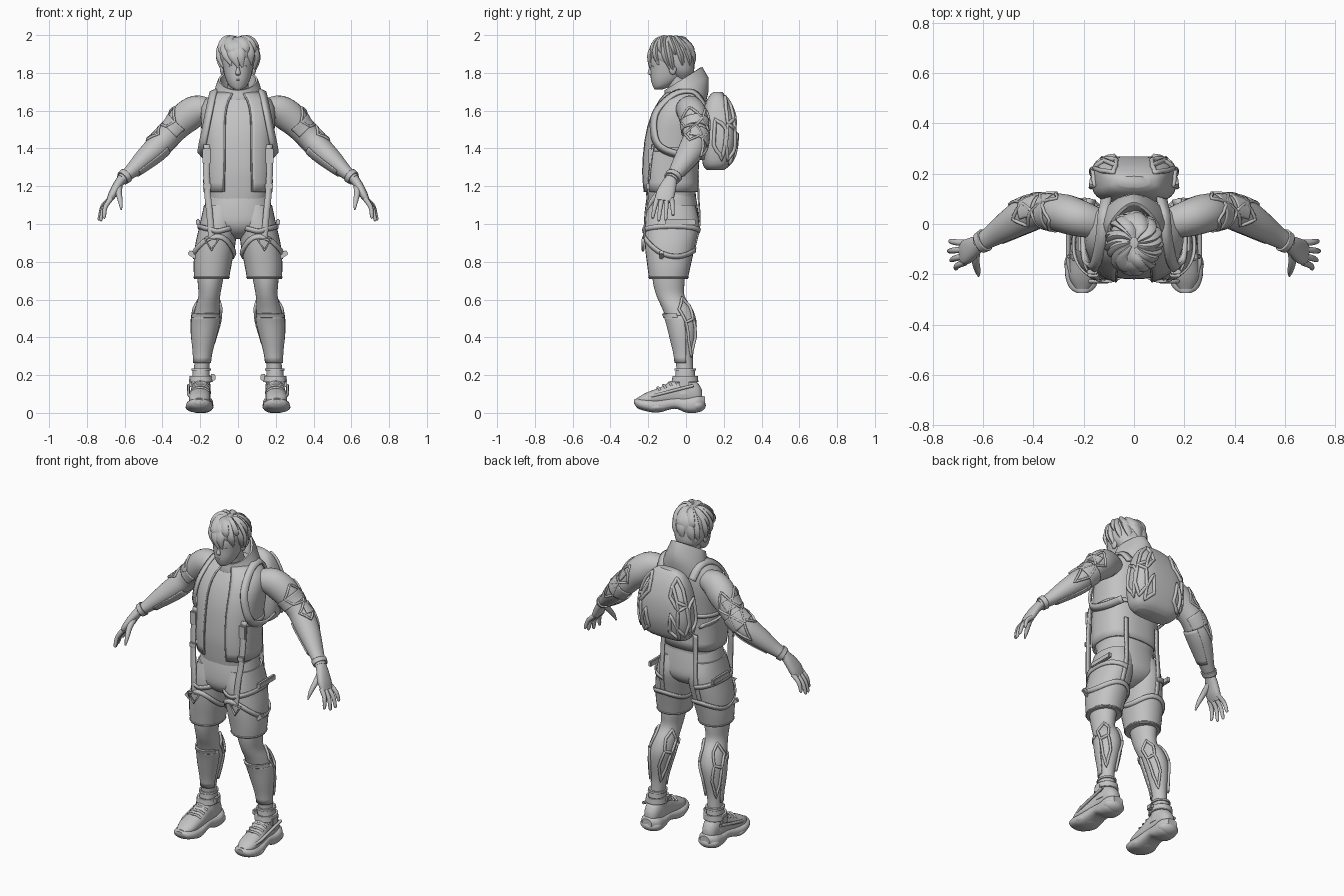
import bpy, bmesh, math, random
from math import cos, sin, pi, radians
from mathutils import Vector as V

cube = bpy.data.objects.get("Cube")
if cube:
    bpy.data.objects.remove(cube, do_unlink=True)
random.seed(4)

grey = bpy.data.materials.new("matte_grey")
grey.use_nodes = True
grey.diffuse_color = (.55, .55, .55, 1)
grey.node_tree.nodes["Principled BSDF"].inputs["Base Color"].default_value = (.55, .55, .55, 1)


def smooth(rows, k=4, closed=False):
    """Catmull-Rom interpolation of equal-length tuples."""
    n, out = len(rows), []
    get = lambda i: rows[i % n] if closed else rows[max(0, min(n - 1, i))]
    for i in range(n if closed else n - 1):
        for j in range(k):
            t = j / k
            out.append(tuple(.5 * (2*b + (c-a)*t + (2*a-5*b+4*c-d)*t*t + (3*b-a-3*c+d)*t**3)
                             for a, b, c, d in zip(get(i-1), get(i), get(i+1), get(i+2))))
    return out if closed else out + [tuple(rows[-1])]


def finish(name, bm, mirror=False, thick=0, angle=40):
    me = bpy.data.meshes.new(name)
    bmesh.ops.recalc_face_normals(bm, faces=bm.faces)
    bm.to_mesh(me)
    bm.free()
    me.shade_smooth()
    me.set_sharp_from_angle(angle=radians(angle))
    return place(name, me, mirror, thick)


def place(name, data, mirror, thick=0):
    ob = bpy.data.objects.new(name, data)
    bpy.context.collection.objects.link(ob)
    data.materials.append(grey)
    if thick:
        mod = ob.modifiers.new("thickness", "SOLIDIFY")
        mod.thickness, mod.offset = thick, 0
    if mirror:
        ob.modifiers.new("mirror", "MIRROR")
    return ob


def axes(rows, i, axis):
    if axis == "z":
        return V((1, 0, 0)), V((0, 1, 0))
    if axis == "y":
        return V((1, 0, 0)), V((0, 0, 1))
    t = (V(rows[min(i+1, len(rows)-1)][:3]) - V(rows[max(i-1, 0)][:3])).normalized()
    v = V((0, 1, 0))
    v = (v - t * v.dot(t)).normalized()
    return v.cross(t), v


def on(rows, i, deg, off=0, axis="z"):
    """Point on a lofted skin: row position i, angle in degrees, offset outward."""
    f = max(0, min(len(rows) - 1, i))
    lo = int(f)
    hi = min(lo + 1, len(rows) - 1)
    x, y, z, ru, rv, p = [a + (b - a) * (f - lo) for a, b in zip(rows[lo], rows[hi])]
    u, v = axes(rows, lo, axis)
    c, s = cos(radians(deg)), sin(radians(deg))
    pw = lambda q: math.copysign(abs(q) ** (2 / p), q)
    return V((x, y, z)) + u * pw(c) * (ru + off) + v * pw(s) * (rv + off)


def loft(name, rows, n=28, axis="z", mirror=False, arc=None, off=0, thick=0, span=None, flare=0):
    """Skin of super-elliptic rows; arc and span cut out a shell, flare widens the arc upward."""
    bm = bmesh.new()
    a0, a1 = arc or (0, 360)
    ids = range(len(rows)) if span is None else [span[0] + (span[1]-span[0]) * j / 10 for j in range(11)]
    m = n + 1 if arc else n
    rings = []
    for k, i in enumerate(ids):
        b0, b1 = a0 - flare * k / 10, a1 + flare * k / 10
        rings.append([bm.verts.new(on(rows, i, b0 + (b1-b0) * j / n, off, axis)) for j in range(m)])
    for r, q in zip(rings, rings[1:]):
        for j in range(n):
            k = (j + 1) % m
            bm.faces.new((r[j], r[k], q[k], q[j]))
    if not arc and not thick:
        bm.faces.new(rings[0])
        bm.faces.new(rings[-1])
    return finish(name, bm, mirror, thick)


def strap(name, pts, centre, width=.026, closed=False, thick=.008):
    """Mirrored flat ribbon whose outside faces away from centre."""
    p = [V(q) for q in smooth([tuple(q) for q in pts], 5, closed)]
    bm, n, pairs = bmesh.new(), len(p), []
    for i, q in enumerate(p):
        t = (p[(i+1) % n] - p[i-1]) if closed else p[min(i+1, n-1)] - p[max(i-1, 0)]
        w = t.cross(q - V(centre)).normalized() * width / 2
        pairs.append((bm.verts.new(q - w), bm.verts.new(q + w)))
    for a, b in zip(pairs, pairs[1:] + pairs[:1] if closed else pairs[1:]):
        bm.faces.new((a[0], a[1], b[1], b[0]))
    return finish(name, bm, True, thick)


def rod(name, pts, r=.007, closed=True, mirror=True):
    cu = bpy.data.curves.new(name, "CURVE")
    cu.dimensions, cu.bevel_depth, cu.bevel_resolution = "3D", r, 1
    sp = cu.splines.new("POLY")
    sp.points.add(len(pts) - 1)
    for s, q in zip(sp.points, pts):
        s.co = (*q, 1)
    sp.use_cyclic_u = closed
    return place(name, cu, mirror)


def lattice(name, rows, corners, axis="z", r=.007, off=.003):
    """Raised closed frame following a lofted skin, corners as (row, angle)."""
    pts = []
    for (i, a), (j, b) in zip(corners, corners[1:] + corners[:1]):
        pts += [on(rows, i + (j-i) * k / 5, a + (b-a) * k / 5, off, axis) for k in range(5)]
    rod(name, pts, r)


def box(name, loc, size, rot=0):
    bm = bmesh.new()
    bmesh.ops.create_cube(bm, size=1)
    for v in bm.verts:
        x, y, z = (a * b for a, b in zip(v.co, size))
        v.co = V((x * cos(rot) - z * sin(rot), y, x * sin(rot) + z * cos(rot))) + V(loc)
    bmesh.ops.bevel(bm, geom=bm.edges[:], offset=min(size) * .2, segments=2, affect="EDGES")
    return finish(name, bm, True)


def ball(name, loc, size, mirror=False):
    bm = bmesh.new()
    bmesh.ops.create_uvsphere(bm, u_segments=20, v_segments=12, radius=1)
    for v in bm.verts:
        v.co = V(a * b for a, b in zip(v.co, size)) + V(loc)
    return finish(name, bm, mirror)


# Head and face
loft("head", smooth([(0, -.145, 1.713, .02, .022, 2), (0, -.13, 1.728, .043, .045, 2.1), (0, -.108, 1.765, .064, .078, 2.1),
                     (0, -.096, 1.82, .078, .092, 2.1), (0, -.09, 1.88, .085, .1, 2.1), (0, -.085, 1.95, .065, .08, 2)]))
loft("neck", smooth([(0, .0, 1.62, .075, .07, 2), (0, -.03, 1.7, .056, .06, 2), (0, -.06, 1.79, .055, .06, 2)]))
loft("nose", smooth([(0, -.183, 1.787, .008, .006, 2), (0, -.188, 1.797, .014, .015, 2), (0, -.185, 1.82, .009, .011, 2),
                     (0, -.178, 1.85, .008, .008, 2)]), 12)
ball("lips", (0, -.178, 1.764), (.022, .009, .005))
ball("lower_lip", (0, -.175, 1.755), (.017, .009, .005))
ball("eye", (.033, -.172, 1.835), (.015, .01, .007), True)
ball("ear", (.084, -.07, 1.82), (.012, .02, .03), True)

# Swept hair: cap plus broad overlapping locks around the crown
loft("hair_cap", smooth([(0, -.02, 1.77, .05, .04, 2), (0, -.032, 1.81, .082, .074, 2), (0, -.07, 1.87, .099, .114, 2),
                         (0, -.075, 1.93, .096, .118, 2), (0, -.075, 1.97, .068, .088, 2), (0, -.075, 1.99, .015, .02, 2)]))
for layer, count in ((0, 13), (1, 9)):
    for k in range(count):
        a = 2 * pi * (k + .4 * layer) / count
        front = max(0, -sin(a + .4))
        drop = (.172 - .03 * front + random.uniform(-.018, .018)) * (1 - .4 * layer)
        swirl = random.uniform(.55, .95)
        rows = []
        for t in (0, .25, .5, .75, 1):
            b, h = a + swirl * t, 1.988 - drop * t ** 1.7
            q = min(1, .08 + 1.25 * t) ** .7 * (1 - .15 * max(0, t - .6) * (1 - front)) * (1 - .06 * layer)
            w = .042 * (.25 + 2.6 * t * (1 - t)) * (1 if t < 1 else .3)
            rows.append((.09 * q * cos(b), -.075 + .116 * q * sin(b), h - .006, w, w * .4 + .004, 2))
        loft("hair_lock", smooth(rows), 10, "follow")

# Shirt, open vest and hood
torso = smooth([(0, -.078, 1.13, .172, .142, 2.4), (0, -.082, 1.2, .178, .145, 2.5), (0, -.085, 1.3, .178, .146, 2.5),
                (0, -.07, 1.45, .183, .147, 2.5), (0, -.05, 1.56, .192, .138, 2.5), (0, -.03, 1.64, .18, .118, 2.3),
                (0, -.012, 1.685, .13, .1, 2.1), (0, .0, 1.715, .085, .075, 2)])
loft("shirt", torso, 40, off=-.012)
loft("vest", torso, 48, arc=(-70, 250), thick=.012, span=(2.6, 25.5), flare=7)
for side in (-1, 1):
    rod("vest_edge", [on(torso, 2.6 + 2.29 * k, 90 + side * (160 + .7 * k), .003) for k in range(11)], .005, False, False)
bm, rings = bmesh.new(), []
for rx, ry, cy, z, lift in ((.15, .105, -.005, 1.62, 0), (.13, .122, -.003, 1.68, .02), (.118, .116, .003, 1.73, .045),
                            (.104, .1, -.014, 1.77, .062), (.094, .09, -.018, 1.768, .058), (.08, .07, -.02, 1.69, .02)):
    rings.append([bm.verts.new((rx * sin(a) * (1 - .35 * max(0, cos(a)) * (lift > .04)), cy + ry * cos(a), z + lift * cos(a)))
                  for a in (2 * pi * j / 36 for j in range(36))])
for r, q in zip(rings, rings[1:]):
    for j in range(36):
        bm.faces.new((r[j], r[(j+1) % 36], q[(j+1) % 36], q[j]))
finish("hood", bm, angle=60)

# Shorts
loft("hips", smooth([(0, -.077, 1.17, .16, .125, 2.3), (0, -.077, 1.08, .178, .14, 2.3), (0, -.075, 1.0, .182, .142, 2.3),
                     (0, -.075, .95, .13, .11, 2), (0, -.075, .92, .05, .05, 2)]), 36)
shorts = smooth([(.09, -.075, 1.1, .09, .125, 2.2), (.102, -.075, 1.0, .1, .145, 2.2), (.122, -.085, .88, .106, .132, 2.2),
                 (.135, -.09, .78, .1, .115, 2.2), (.14, -.093, .71, .092, .103, 2.1)])
loft("shorts_leg", shorts, mirror=True)
rod("shorts_hem", [on(shorts, 15.3, a) for a in range(0, 360, 12)], .004)

# Legs with shin guards and calf frames
leg = smooth([(.14, -.095, .82, .08, .085, 2), (.147, -.092, .7, .067, .084, 2), (.152, -.082, .62, .058, .074, 2),
              (.162, -.045, .55, .066, .08, 2), (.17, -.022, .48, .07, .078, 2), (.18, -.014, .4, .06, .066, 2),
              (.188, -.01, .3, .043, .047, 2), (.194, -.005, .2, .04, .044, 2)])
loft("leg", leg, mirror=True)
loft("shin_guard", leg, 24, mirror=True, arc=(-165, 10), off=.004, thick=.008, span=(14, 25.3))
loft("knee_cuff", leg, 24, mirror=True, arc=(-150, -10), off=.007, thick=.01, span=(13.4, 14.6))
for s in (0, 1):
    turn = lambda a: 180 - a if s else a
    for shape in ([(8.5, 45), (12, 5), (16, 15), (15, 48), (11, 58)], [(15, 48), (16, 15), (21, 25), (24, 45), (20, 62)]):
        lattice("calf_frame", leg, [(i, turn(a)) for i, a in shape], r=.008, off=.006)

# Chunky trainers
sole = smooth([(.206, -.274, .06, .022, .012, 2), (.206, -.255, .05, .05, .026, 2.1), (.205, -.21, .042, .068, .033, 2.4),
               (.203, -.15, .036, .07, .034, 2.8), (.199, -.06, .052, .058, .03, 2.8), (.197, .0, .042, .062, .04, 2.8),
               (.196, .06, .048, .062, .046, 2.6), (.196, .1, .06, .032, .026, 2.2)])
loft("shoe_sole", sole, 24, "y", True)
loft("shoe_upper", smooth([(.206, -.258, .065, .026, .014, 2.1), (.205, -.21, .073, .053, .034, 2.1), (.202, -.13, .088, .056, .05, 2.1),
                           (.198, -.06, .105, .052, .072, 2.1), (.196, .02, .11, .05, .075, 2.2), (.196, .065, .1, .04, .055, 2.2),
                           (.196, .085, .09, .02, .03, 2)]), 24, "y", True)
collar = smooth([(.197, -.01, .1, .054, .068, 2.2), (.196, -.005, .17, .048, .056, 2.2), (.195, -.004, .235, .044, .049, 2.2)])
loft("shoe_collar", collar, mirror=True)
loft("ankle_strap", collar, mirror=True, off=.008, thick=.012, span=(3.6, 5.4))
loft("collar_rim", collar, mirror=True, off=.003, thick=.008, span=(7, 8))
box("strap_buckle", (.133, -.015, .188), (.03, .04, .034))
box("outer_buckle", (.25, -.01, .16), (.018, .05, .045))
for y in (-.06, -.09, -.12, -.15):
    rod("lace", [(.2 + dx, y + .3 * abs(dx), .172 + (y + .06) * .42 - 9 * dx * dx)
                 for dx in (-.045, -.03, -.015, 0, .015, .03, .045)], .007, False)
rod("shoe_seam", [(.262 - .25 * max(0, -y - .15), y, .085 + .25 * (y + .2)) for y in (-.2, -.15, -.1, -.05, 0, .04)], .009, False)
ball("heel_lobe", (.196, .055, .04), (.066, .05, .037), True)
ball("toe_lobe", (.204, -.16, .03), (.074, .07, .028), True)

# Muscular arms with fitted guards
arm = smooth([(.14, .0, 1.605, .055, .06, 2), (.215, .022, 1.602, .08, .073, 2), (.28, .042, 1.56, .083, .077, 2),
              (.335, .05, 1.5, .068, .07, 2), (.385, .05, 1.45, .066, .068, 2), (.44, .03, 1.395, .064, .07, 2),
              (.5, -.005, 1.34, .054, .06, 2), (.57, -.05, 1.275, .037, .043, 2), (.62, -.08, 1.235, .028, .034, 2)])
loft("arm", arm, axis="follow", mirror=True)
for name, span, arc in (("upper_arm_guard", (10, 13), (110, 300)), ("elbow_guard", (14.5, 18), (20, 200)),
                        ("forearm_guard", (18, 27), (-55, 40))):
    loft(name, arm, 24, "follow", True, arc, .003, .008, span)
for shape in ([(8, 200), (11, 150), (14, 180), (13, 230), (10, 250)], [(8, 130), (11, 150), (14, 110), (11, 80)],
              [(14, 180), (17, 150), (20, 190), (17, 230)], [(14, 110), (18, 80), (22, 100), (18, 140)]):
    lattice("arm_frame", arm, shape, "follow")
loft("wrist_cuff", arm, axis="follow", mirror=True, off=.004, thick=.008, span=(29.5, 31))

# Hands: palm, four fingers and thumb
loft("palm", smooth([(.61, -.075, 1.245, .026, .03, 2), (.638, -.092, 1.205, .024, .042, 2.3),
                     (.665, -.11, 1.155, .022, .05, 2.5), (.685, -.117, 1.12, .014, .044, 2.5)]), 16, "follow", True)
for y, tip in ((-.076, (.735, -.068, 1.045)), (-.102, (.74, -.108, 1.02)), (-.128, (.73, -.145, 1.016)),
               (-.152, (.712, -.178, 1.03))):
    a, b = V((.672, y, 1.135)), V(tip)
    m = a.lerp(b, .5) + V((.01, 0, .008))
    loft("finger", smooth([(*a, .014, .014, 2), (*m, .012, .012, 2), (*a.lerp(b, .92), .009, .009, 2), (*b, .003, .003, 2)]),
         10, "follow", True)
loft("thumb", smooth([(.63, -.105, 1.2, .018, .018, 2), (.63, -.15, 1.16, .016, .016, 2), (.622, -.185, 1.115, .012, .012, 2),
                      (.618, -.207, 1.075, .004, .004, 2)]), 10, "follow", True)

# Backpack with frame shells
pack = smooth([(0, .155, 1.285, .11, .045, 3), (0, .163, 1.32, .15, .075, 3), (0, .175, 1.42, .168, .092, 3.2),
               (0, .175, 1.53, .158, .09, 3.2), (0, .168, 1.62, .132, .072, 3), (0, .166, 1.675, .1, .045, 2.8),
               (0, .168, 1.7, .06, .022, 2.5)])
loft("backpack", pack, 40)
for shape in ([(5, 30), (8, 12), (12, 18), (11, 50), (7, 55)], [(12, 18), (16, 25), (20, 45), (17, 65), (13, 52)],
              [(4, 50), (7, 55), (10, 72), (6, 75)], [(11, 50), (13, 52), (17, 65), (14, 72)], [(5, 8), (8, -8), (13, -5), (11, 12)]):
    lattice("pack_frame", pack, shape, r=.01, off=.004)

# Shoulder straps and climbing harness
strap("shoulder_strap", [(.11, .1, 1.63), (.122, .04, 1.7), (.132, -.06, 1.69), (.152, -.155, 1.6), (.172, -.172, 1.5),
                         (.19, -.14, 1.41), (.194, -.03, 1.365), (.17, .1, 1.36)], (.04, -.03, 1.5), .042, thick=.014)
strap("chest_band", [on(torso, 10.5, a, .008) for a in range(-30, 91, 20)], (0, -.06, 1.4), .022)
strap("front_strap", [(.165, -.175, 1.42), (.168, -.19, 1.3), (.162, -.2, 1.17), (.15, -.215, 1.05), (.14, -.222, .92)],
      (.14, 0, 1.1), .034)
strap("back_strap", [(.11, .065, 1.28), (.11, .066, 1.15), (.115, .072, 1.0), (.125, .045, .87)], (.1, -.1, 1.1), .026)
box("strap_clip", (.166, -.19, 1.36), (.042, .018, .08))
box("strap_slider", (.163, -.202, 1.2), (.042, .016, .03))
rod("triangle_ring", [(.14 + .042 * cos(a), -.228, .9 + .038 * sin(a)) for a in (pi/2 * 3, pi/6, pi/6 * 5)], .008)
strap("thigh_strap", [on(shorts, 8.6 - 1.2 * cos(radians(a + 90)) + 1.2 * cos(radians(2 * a)), a, .006) for a in range(0, 360, 20)],
      (.12, -.085, .88), .026, True)
strap("hip_strap", [on(shorts, 5.3 - .9 * abs(cos(radians(a))), a, .006) for a in range(-130, 91, 20)], (.1, -.075, 1), .026)
box("hip_tab", (.212, -.03, 1.01), (.02, .16, .032))
box("thigh_tab", (.236, -.13, .835), (.06, .02, .026), .6)
